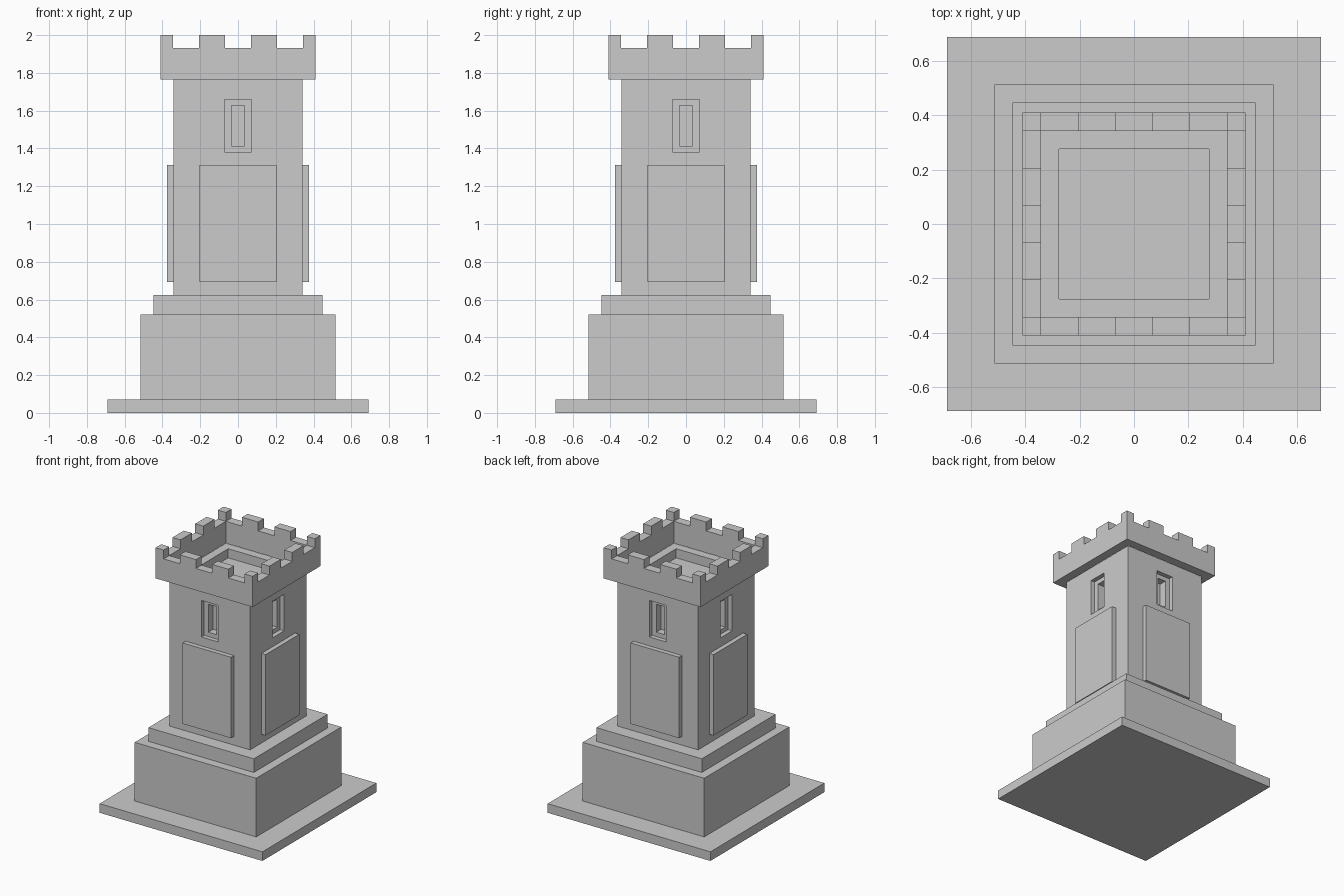
import bpy
from math import pi
from mathutils import Matrix

if "Cube" in bpy.data.objects:
    bpy.data.objects.remove(bpy.data.objects["Cube"])


def box(name, x, y, z):
    """Axis-aligned box from (min, max) pairs."""
    bpy.ops.mesh.primitive_cube_add(size=1)
    ob = bpy.context.object
    ob.name = name
    size = [b - a for a, b in (x, y, z)]
    mid = [(a + b) / 2 for a, b in (x, y, z)]
    ob.data.transform(Matrix.Translation(mid) @ Matrix.Diagonal((*size, 1)))
    return ob


def square(name, r, z0, z1):
    return box(name, (-r, r), (-r, r), (z0, z1))


def turn(ob, i):
    ob.data.transform(Matrix.Rotation(i * pi / 2, 4, 'Z'))
    return ob


def cut(ob, cutter):
    m = ob.modifiers.new("cut", 'BOOLEAN')
    m.operation, m.solver, m.object = 'DIFFERENCE', 'EXACT', cutter
    cutter.hide_render = True
    cutter.hide_set(True)


# Stepped base
square("ground_slab", 0.69, 0, 0.07)
square("plinth", 0.515, 0.07, 0.52)
square("plinth_step", 0.447, 0.52, 0.625)

# Shaft with a sunken roof deck
shaft = square("shaft", 0.342, 0.625, 1.765)
cut(shaft, square("deck_cutter", 0.277, 1.695, 1.9))

# Crown: ring wall with notches cut through both opposite sides
crown = square("battlement", 0.411, 1.765, 2.0)
cut(crown, square("crown_cutter", 0.343, 1.7, 2.1))
for i in range(2):
    for x0, x1 in ((-0.343, -0.206), (-0.069, 0.069), (0.206, 0.343)):
        cut(crown, turn(box("notch_cutter", (x0, x1), (-0.6, 0.6), (1.932, 2.1)), i))

# Raised panel and stepped window slit on every side
for i in range(4):
    turn(box("wall_panel", (-0.205, 0.205), (-0.377, -0.33), (0.692, 1.312)), i)
    cut(shaft, turn(box("window_cutter", (-0.071, 0.071), (-0.4, -0.308), (1.38, 1.66)), i))
    cut(shaft, turn(box("slit_cutter", (-0.035, 0.035), (-0.4, -0.25), (1.413, 1.627)), i))
